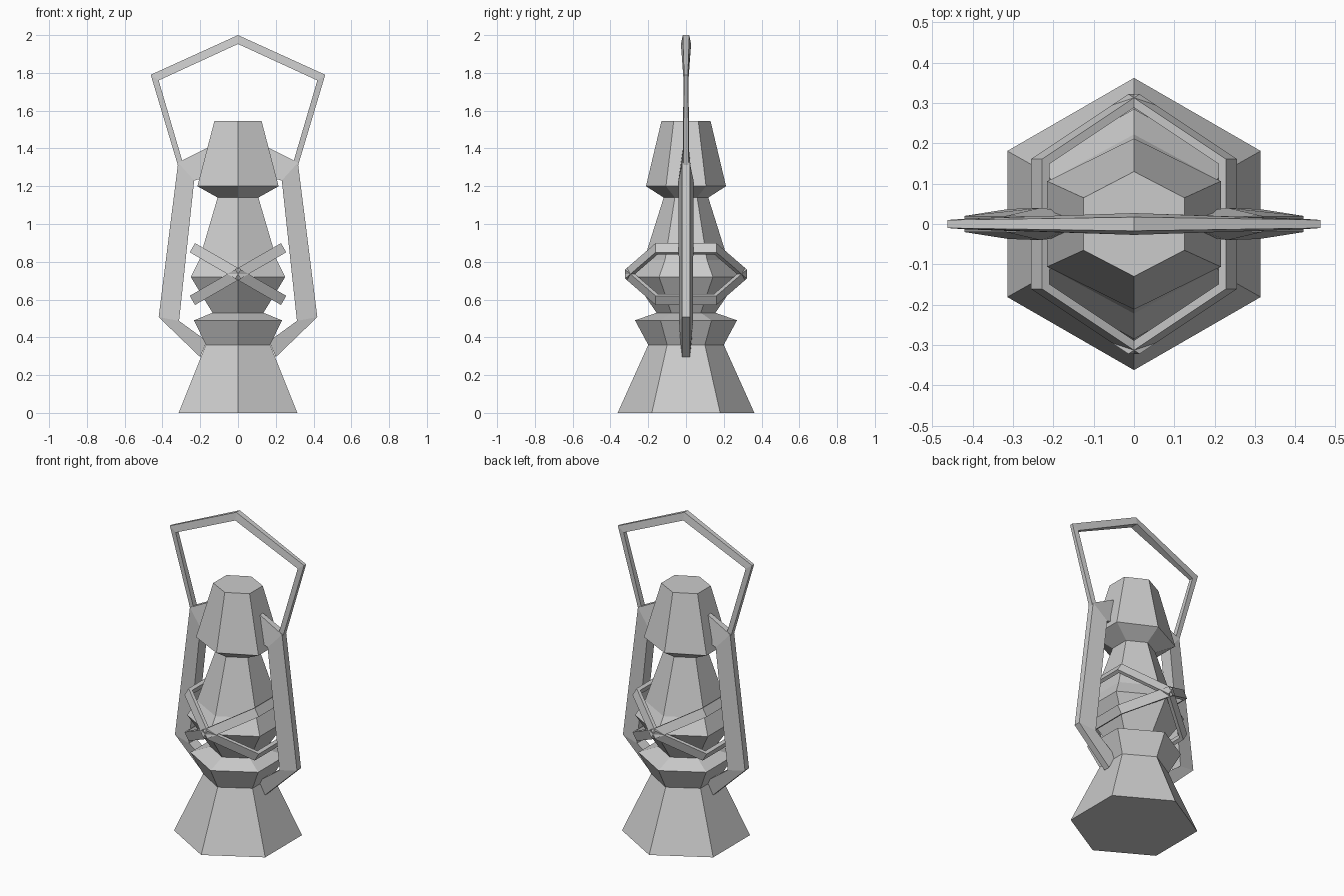
import bpy
from math import radians, sin, cos, pi
from mathutils import Matrix

default = bpy.data.objects.get("Cube")
if default:
    bpy.data.objects.remove(default, do_unlink=True)

grey = bpy.data.materials.new("plain grey")
grey.use_nodes = True
colour = (0.6, 0.6, 0.6, 1)
grey.diffuse_color = colour
grey.node_tree.nodes["Principled BSDF"].inputs["Base Color"].default_value = colour


def make(name, verts, faces):
    mesh = bpy.data.meshes.new(name)
    mesh.from_pydata(verts, [], faces)
    mesh.materials.append(grey)
    obj = bpy.data.objects.new(name, mesh)
    bpy.context.collection.objects.link(obj)
    bpy.context.view_layer.objects.active = obj
    bpy.ops.object.mode_set(mode="EDIT")
    bpy.ops.mesh.select_all(action="SELECT")
    bpy.ops.mesh.normals_make_consistent(inside=False)
    bpy.ops.object.mode_set(mode="OBJECT")
    return obj


def loft(name, rings, closed=False):
    """Skin a row of equal-sized cross-sections, capping open ends."""
    n, count = len(rings[0]), len(rings)
    verts = [p for ring in rings for p in ring]
    faces = []
    for i in range(count if closed else count - 1):
        a, b = i * n, (i + 1) % count * n
        for j in range(n):
            k = (j + 1) % n
            faces.append((a + j, a + k, b + k, b + j))
    if not closed:
        faces += [tuple(range(n)), tuple(range((count - 1) * n, count * n))]
    return make(name, verts, faces)


def hexagon(x, y, z):
    """Six-sided ring with corners on the y axis; x is the flat half-width."""
    angles = [pi / 2 + i * pi / 3 for i in range(6)]
    return [(x * cos(a) / cos(pi / 6), y * sin(a), z) for a in angles]


def bar(name, sections):
    """Flat bar: each section is outer x, z, inner x, z, outer and inner half depth."""
    return loft(name, [[(ox, -od, oz), (ox, od, oz), (ix, d, iz), (ix, -d, iz)]
                       for ox, oz, ix, iz, od, d in sections])


# Stacked hexagonal body: (flat half-width, corner half-depth, height)
parts = {
    "base": [(0.314, 0.362, 0), (0.17, 0.2, 0.36)],
    "burner": [(0.17, 0.2, 0.36), (0.233, 0.27, 0.49), (0.135, 0.156, 0.53)],
    "globe": [(0.135, 0.156, 0.53), (0.25, 0.285, 0.72),
              (0.205, 0.222, 0.81), (0.108, 0.118, 1.14)],
    "cap": [(0.108, 0.118, 1.14), (0.215, 0.212, 1.2), (0.125, 0.13, 1.545)],
}
for name, profile in parts.items():
    loft(name, [hexagon(*p) for p in profile])

# Two tilted guard rings that cross at the front and back
for side, tilt in (("left", 30), ("right", -30)):
    strips = []
    for a in [pi / 2 + i * pi / 3 for i in range(6)]:
        strips.append([(r * cos(a), r * sin(a), z) for r, z in
                       ((0.322, -0.028), (0.322, 0.028), (0.298, 0.028), (0.298, -0.028))])
    ring = loft(side + "_guard_ring", strips, closed=True)
    ring.data.transform(Matrix.Translation((0, 0, 0.735)) @ Matrix.Rotation(radians(tilt), 4, "Y"))

# Side frame arms
arm = [(0.2, 0.295, 0.165, 0.38, 0.02, 0.03), (0.42, 0.507, 0.312, 0.487, 0.02, 0.037),
       (0.317, 1.325, 0.232, 1.23, 0.02, 0.04), (0.16, 1.405, 0.16, 1.25, 0.015, 0.03)]
for side, s in (("left", 1), ("right", -1)):
    bar(side + "_frame_arm", [(s * a, b, s * c, *rest) for a, b, c, *rest in arm])

# Bent carrying handle
half = [(0.318, 1.31, 0.288, 1.31, 0.014, 0.018), (0.462, 1.79, 0.42, 1.76, 0.01, 0.013)]
peak = [(0, 2, 0, 1.953, 0.017, 0.027)]
bar("handle", half + peak + [(-a, b, -c, *rest) for a, b, c, *rest in reversed(half)])
